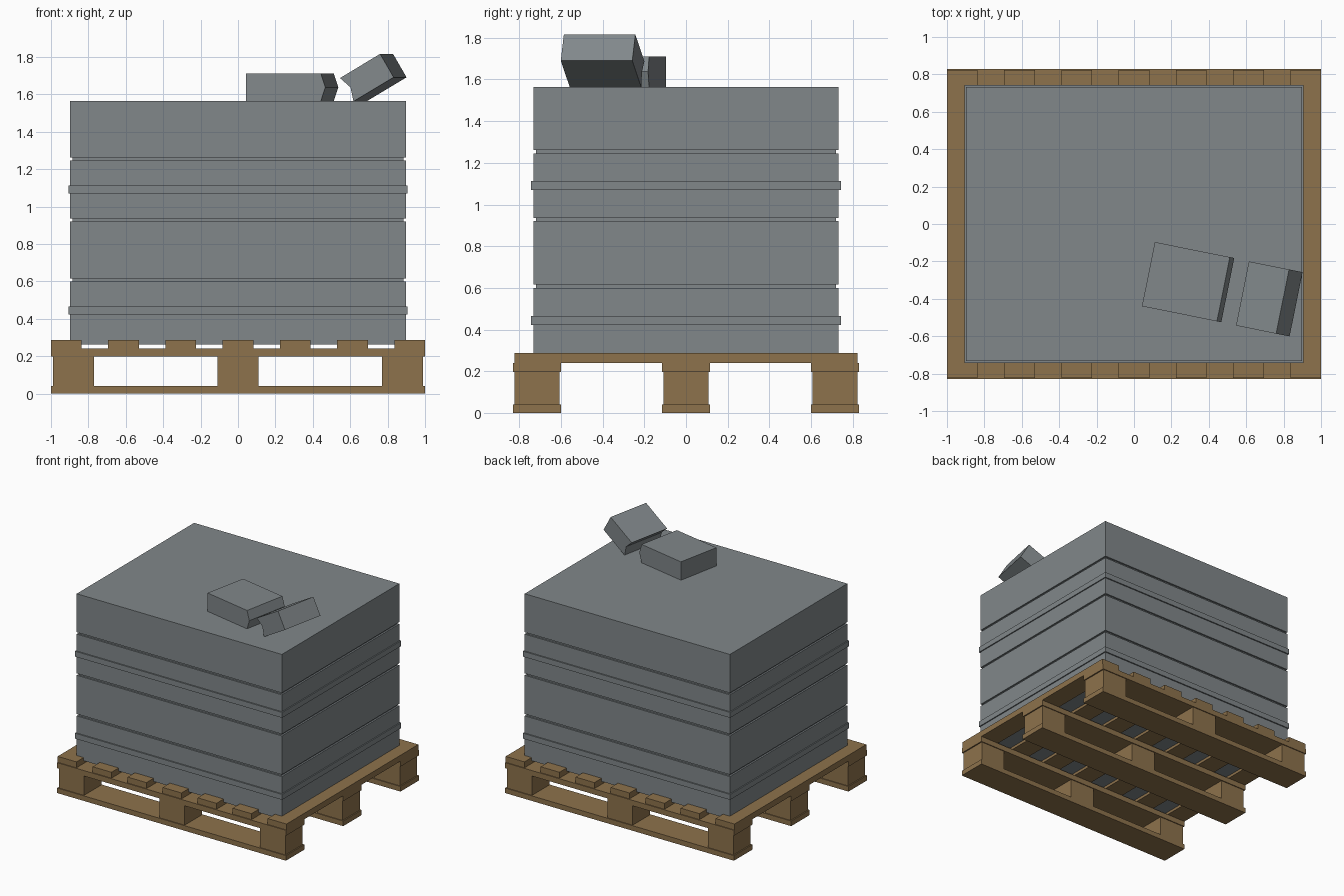
import bpy, math
from mathutils import Matrix, Vector

if "Cube" in bpy.data.objects:
    bpy.data.objects.remove(bpy.data.objects["Cube"])


def material(name, rgb):
    m = bpy.data.materials.new(name)
    m.diffuse_color = (*rgb, 1)
    m.use_nodes = True
    m.node_tree.nodes["Principled BSDF"].inputs["Base Color"].default_value = m.diffuse_color
    return m


WOOD = material("pallet wood", (0.27, 0.17, 0.072))
GREY = material("slate grey", (0.22, 0.245, 0.255))


def make(name, verts, faces, mat):
    me = bpy.data.meshes.new(name)
    me.from_pydata(verts, [], faces)
    me.materials.append(mat)
    ob = bpy.data.objects.new(name, me)
    bpy.context.collection.objects.link(ob)
    return ob


def box(name, x0, x1, y0, y1, z0, z1, mat):
    verts = [(x, y, z) for z in (z0, z1) for x, y in ((x0, y0), (x1, y0), (x1, y1), (x0, y1))]
    faces = [(3, 2, 1, 0), (4, 5, 6, 7)] + [(i, (i + 1) % 4, (i + 1) % 4 + 4, i + 4) for i in range(4)]
    return make(name, verts, faces, mat)


def prism(name, profile, width, origin, yaw, mat):
    """Profile in (along, up), extruded sideways by width, turned by yaw."""
    n = len(profile)
    turn = Matrix.Translation(origin) @ Matrix.Rotation(yaw, 4, 'Z')
    verts = [turn @ Vector((u, s * width / 2, w)) for s in (-1, 1) for u, w in profile]
    faces = [tuple(range(n)), tuple(reversed(range(n, 2 * n)))]
    faces += [((i + 1) % n, i, i + n, (i + 1) % n + n) for i in range(n)]
    return make(name, verts, faces, mat)


# Pallet: runners, blocks and stringers in three rows
for row, y in zip(("front", "middle", "back"), (-0.715, 0, 0.715)):
    box(f"{row}_runner", -1, 1, y - 0.115, y + 0.115, 0, 0.04, WOOD)
    for col, x in zip(("left", "centre", "right"), (-0.88, 0, 0.88)):
        box(f"{row}_{col}_block", x - 0.11, x + 0.11, y - 0.108, y + 0.108, 0.04, 0.197, WOOD)
    box(f"{row}_stringer", -1, 1, y - 0.115, y + 0.115, 0.197, 0.24, WOOD)

# Pallet deck boards
for i in range(7):
    x = -0.918 + i * 0.306
    box(f"deck_board_{i + 1}", x - 0.082, x + 0.082, -0.823, 0.823, 0.24, 0.287, WOOD)

# Stacked brick layers, with a narrower core showing as grooves
for i, (z0, z1) in enumerate(((0.262, 0.6), (0.615, 0.921), (0.936, 1.246), (1.261, 1.565))):
    box(f"brick_layer_{i + 1}", -0.897, 0.897, -0.733, 0.733, z0, z1, GREY)
for i, z in enumerate((0.6, 0.921, 1.246)):
    box(f"layer_gap_{i + 1}", -0.884, 0.884, -0.72, 0.72, z, z + 0.015, GREY)

# Straps around the stack
for i, z in enumerate((0.422, 1.07)):
    box(f"strap_{i + 1}", -0.906, 0.906, -0.743, 0.743, z, z + 0.043, GREY)

# Loose broken brick: ridged end on one half, matching notch on the tilted half
YAW, W, H, RIDGE = math.radians(-11.4), 0.35, 0.145, 0.024
prism("loose_brick_half", [(0, 0), (0.409, 0), (0.409 + RIDGE, H / 2), (0.409, H), (0, H)],
      W, (0.077, -0.268, 1.565), YAW, GREY)
tilt = Matrix.Rotation(math.radians(30.5), 2)
notched = [(0, 0), (0.254, 0), (0.254, H), (0, H), (RIDGE, H / 2)]
prism("tilted_brick_half", [tuple(tilt @ Vector(p)) for p in notched],
      W, (0.652, -0.386, 1.562), YAW, GREY)
